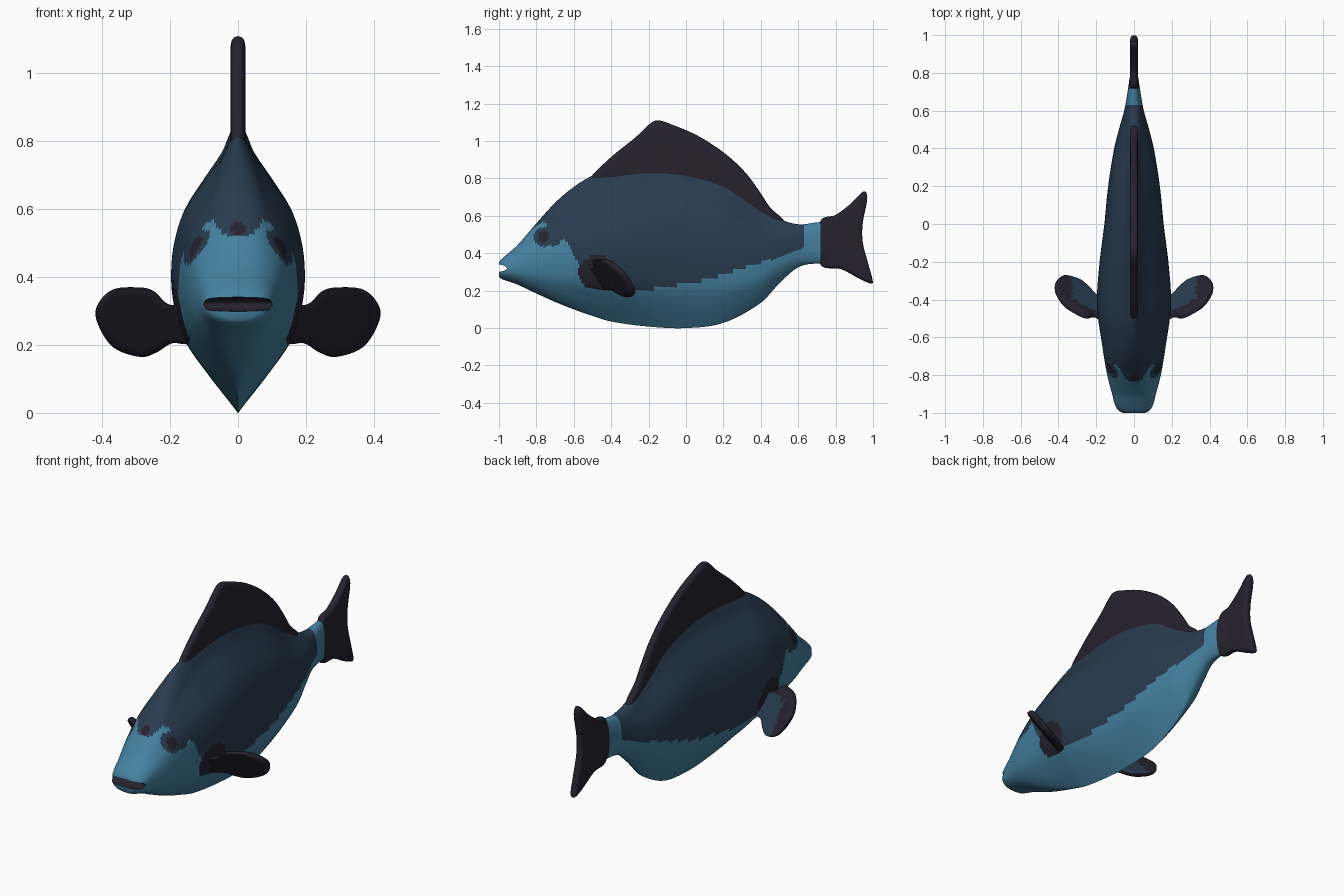
import bpy, bmesh, math
from mathutils import Vector

if "Cube" in bpy.data.objects:
    bpy.data.objects.remove(bpy.data.objects["Cube"])


def material(name, rgb):
    m = bpy.data.materials.new(name)
    m.diffuse_color = (*rgb, 1)
    m.use_nodes = True
    m.node_tree.nodes["Principled BSDF"].inputs["Base Color"].default_value = m.diffuse_color
    return m


MATS = [material("light_blue", (0.06, 0.225, 0.36)),
        material("navy", (0.022, 0.045, 0.08)),
        material("fin_black", (0.019, 0.016, 0.028))]
BLUE, NAVY, BLACK = range(3)


def smooth(pts, x, col=1):
    """Smooth interpolation through table rows, first column is x."""
    n = len(pts)
    if x <= pts[0][0]:
        return pts[0][col]
    if x >= pts[-1][0]:
        return pts[-1][col]
    i = next(k for k in range(n - 1) if pts[k + 1][0] >= x)

    def slope(k):
        a, b = max(k - 1, 0), min(k + 1, n - 1)
        return (pts[b][col] - pts[a][col]) / (pts[b][0] - pts[a][0])
    h = pts[i + 1][0] - pts[i][0]
    t = (x - pts[i][0]) / h
    return ((2*t**3 - 3*t*t + 1) * pts[i][col] + (t**3 - 2*t*t + t) * h * slope(i)
            + (3*t*t - 2*t**3) * pts[i + 1][col] + (t**3 - t*t) * h * slope(i + 1))


def linear(pts, x):
    for (a, p), (b, q) in zip(pts, pts[1:]):
        if a <= x <= b:
            return p + (q - p) * (x - a) / (b - a)
    return pts[0][1] if x < pts[0][0] else pts[-1][1]


def make_object(name, bm):
    bmesh.ops.recalc_face_normals(bm, faces=bm.faces)
    me = bpy.data.meshes.new(name)
    bm.to_mesh(me)
    bm.free()
    ob = bpy.data.objects.new(name, me)
    bpy.context.collection.objects.link(ob)
    for m in MATS:
        me.materials.append(m)
    return ob


def activate(ob):
    bpy.ops.object.select_all(action='DESELECT')
    ob.select_set(True)
    bpy.context.view_layer.objects.active = ob


def finish(ob, rule):
    for p in ob.data.polygons:
        p.material_index = rule(p.center, p.normal)
    activate(ob)
    bpy.ops.object.shade_smooth_by_angle(angle=math.radians(50))


# Body stations: y, bottom, top, half width, roundness of section
BODY = [(-1.0, .275, .352, .06, .9), (-.985, .262, .37, .086, .9), (-.95, .25, .40, .103, .9),
        (-.9, .232, .445, .116, .85), (-.8, .185, .56, .142, .75), (-.7, .14, .67, .16, .55),
        (-.6, .10, .755, .175, .3), (-.5, .065, .815, .19, .12), (-.4, .035, .845, .197, 0),
        (-.2, .008, .872, .182, 0), (0, 0, .865, .157, 0), (.2, .028, .80, .137, .05),
        (.4, .135, .65, .105, .2), (.5, .24, .585, .08, .5), (.6, .325, .555, .052, .9),
        (.7, .345, .565, .034, 1), (.85, .34, .58, .012, 1)]
# Keeled cross-section: height fraction, width fraction
KEEL = [(0, 0), (.12, .48), (.23, .82), (.35, .96), (.46, 1), (.58, .95), (.70, .79),
        (.80, .51), (.88, .26), (.94, .14), (1, 0)]
# Lower limit of the navy back
BACK_LINE = [(-.9, .48), (-.84, .515), (-.765, .57), (-.745, .555), (-.735, .46), (-.7, .43),
             (-.66, .475), (-.63, .45), (-.59, .37), (-.55, .30), (-.5, .22), (-.3, .195),
             (-.1, .22), (.1, .255), (.3, .32), (.5, .38), (.63, .43)]

bm = bmesh.new()
N, R = 210, 96
rings = []
for i in range(N + 1):
    u = i / N
    y = -1 + 1.85 * u
    lo, hi, hw, rnd = (smooth(BODY, y, c) for c in (1, 2, 3, 4))
    ring = []
    for k in range(R):
        a = 2 * math.pi * k / R
        t = (1 - math.cos(a)) / 2
        box = max(0, 1 - abs(2 * t - 1) ** 2.5) ** .4
        w = hw * (rnd * box + (1 - rnd) * max(0, smooth(KEEL, t)))
        if k % (R // 2) == 0:
            w = 0
        ring.append(bm.verts.new((math.copysign(w, math.sin(a)), y, lo + (hi - lo) * t)))
    rings.append(ring)
for p, q in zip(rings, rings[1:]):
    for k in range(R):
        bm.faces.new((p[k], p[(k + 1) % R], q[(k + 1) % R], q[k]))
bm.faces.new(rings[0])
bm.faces.new(rings[-1])
body = make_object("body", bm)

# Mouth slot
MOUTH, MSIZE = Vector((0, -.995, .32)), Vector((.15, .05, .021))
bm = bmesh.new()
bmesh.ops.create_uvsphere(bm, u_segments=32, v_segments=16, radius=1)
for v in bm.verts:
    v.co = MOUTH + v.co * MSIZE
cutter = make_object("mouth_cutter", bm)
cutter.hide_render = True
activate(body)
mod = body.modifiers.new("mouth", 'BOOLEAN')
mod.operation, mod.object, mod.solver = 'DIFFERENCE', cutter, 'EXACT'
bpy.ops.object.modifier_apply(modifier=mod.name)
bpy.data.objects.remove(cutter)


def body_colour(c, n):
    d = c - MOUTH
    if sum((d[i] / MSIZE[i]) ** 2 for i in range(3)) < 1.05:
        return BLACK
    if c.y > .715:
        return BLACK
    eye = math.hypot(c.y + .762, c.z - .487)
    brow = math.hypot(c.x, c.z - .54)
    if eye < .03 and abs(c.x) > .05 or (brow < .02 and c.y < -.75):
        return BLACK
    if math.hypot((c.y + .475) / .1, (c.z - .295) / .09) < 1:   # fin root patch
        return BLACK
    if eye < .052 and abs(c.x) > .05:
        return NAVY
    return NAVY if c.y < .63 and c.z > linear(BACK_LINE, c.y) else BLUE


finish(body, body_colour)


def fin(name, outline, centre, thick, place, rule):
    """Closed outline, shrunk in rings towards its centre, with rounded rim."""
    n = len(outline)
    pts = []
    for i in range(n):
        a, b, c, d = (Vector(outline[(i + k) % n]) for k in (-1, 0, 1, 2))
        for s in range(6):
            t = s / 6
            pts.append(b + (c - a) * t / 2 + (2*a - 5*b + 4*c - d) * t*t / 2
                       + (3*b - a - 3*c + d) * t**3 / 2)
    o = Vector(centre)
    bm = bmesh.new()
    rim = [bm.verts.new(place(p.x, p.y, 0)) for p in pts]
    for side in (-1, 1):
        prev = rim
        for s, h in ((.985, .55), (.95, .85), (.88, 1), (.7, 1), (.5, 1), (.3, 1)):
            cur = [bm.verts.new(place(*(o + (p - o) * s), side * h * thick)) for p in pts]
            for k in range(len(pts)):
                j = (k + 1) % len(pts)
                bm.faces.new((prev[k], prev[j], cur[j], cur[k]))
            prev = cur
        mid = bm.verts.new(place(*o, side * thick))
        for k in range(len(pts)):
            bm.faces.new((prev[k], prev[(k + 1) % len(pts)], mid))
    finish(make_object(name, bm), rule)


def upright(a, b, h):
    return (h, a, b)


# Dorsal fin
fin("dorsal_fin", [(-.51, .805), (-.4, .915), (-.27, 1.02), (-.19, 1.095), (-.145, 1.11),
                   (-.08, 1.09), (.06, 1.03), (.2, .94), (.31, .84), (.39, .735), (.45, .645),
                   (.52, .58), (.5, .55), (.25, .66), (0, .75), (-.3, .78), (-.48, .78)],
    (-.05, .85), .022, upright,
    lambda c, n: BLACK)

# Tail fin
fin("tail_fin", [(.715, .565), (.8, .605), (.88, .665), (.94, .725), (.963, .725), (.968, .68),
                 (.945, .56), (.945, .46), (.97, .36), (.997, .26), (.99, .238), (.93, .262),
                 (.83, .315), (.715, .345)],
    (.84, .47), .02, upright, lambda c, n: BLACK)

# Pectoral fins, slanting backwards and outwards
PECTORAL = [(.14, .31), (.205, .32), (.25, .36), (.30, .37), (.37, .363), (.413, .32), (.416, .27),
            (.37, .195), (.29, .165), (.24, .178), (.195, .205), (.14, .21)]
for side, label in ((1, "right"), (-1, "left")):
    fin(label + "_pectoral_fin", PECTORAL, (.29, .27), .025,
        lambda a, b, h: (side * a, -.385 + .55 * (a - .3) - .8 * (b - .27) + h, b),
        lambda c, n: NAVY if n.y > .3 and abs(c.x) < .33 and c.z < .33 else BLACK)
